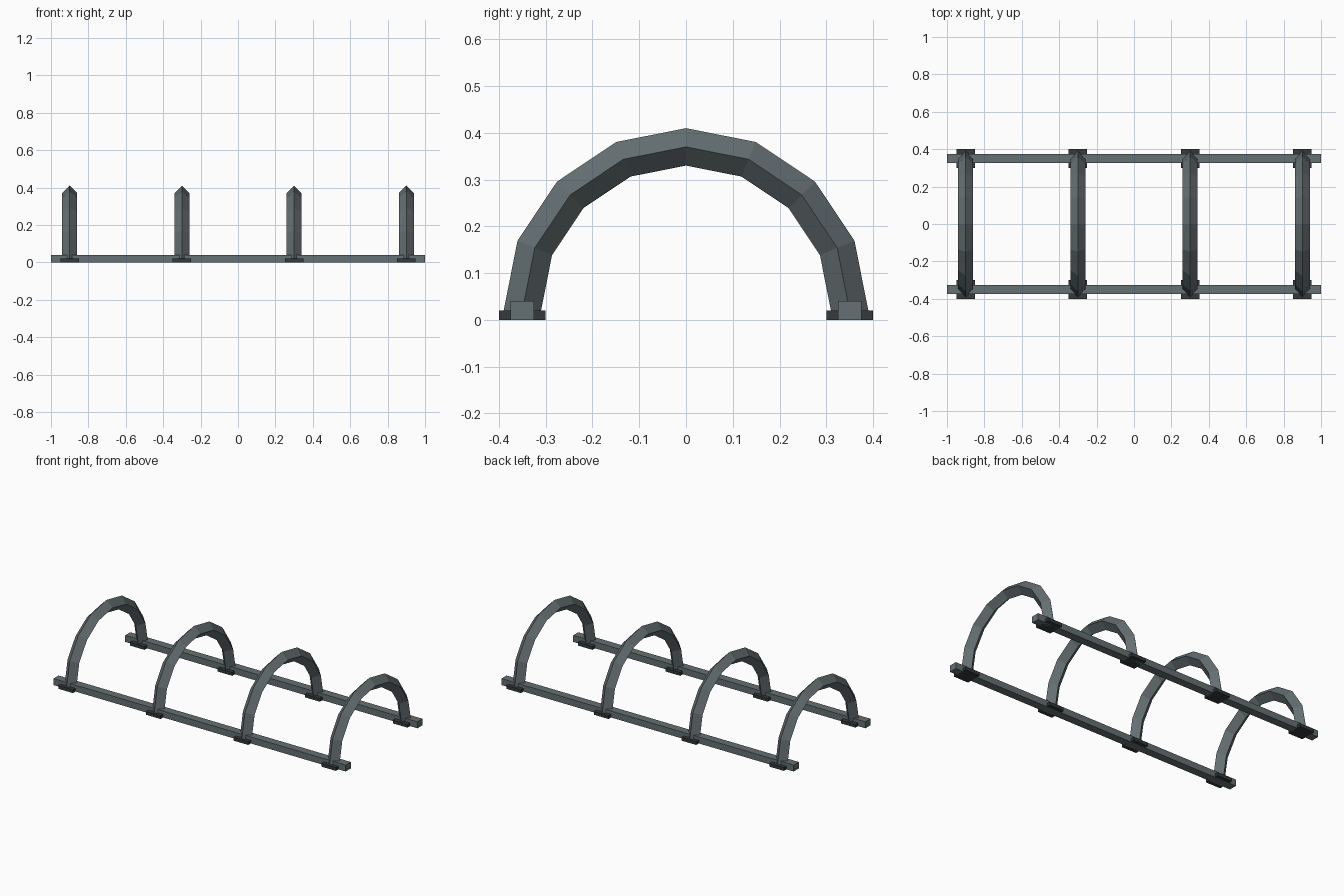
import bpy, bmesh
from math import pi
from mathutils import Vector

if "Cube" in bpy.data.objects:
    bpy.data.objects.remove(bpy.data.objects["Cube"])


def material(name, rgb):
    m = bpy.data.materials.new(name)
    m.diffuse_color = (*rgb, 1)
    m.use_nodes = True
    m.node_tree.nodes["Principled BSDF"].inputs["Base Color"].default_value = m.diffuse_color
    return m


steel = material("steel_grey", (0.13, 0.16, 0.17))
dark = material("dark_grey", (0.035, 0.041, 0.044))


def add_object(name, bm, mat, loc):
    mesh = bpy.data.meshes.new(name)
    bmesh.ops.recalc_face_normals(bm, faces=bm.faces)
    bm.to_mesh(mesh)
    bm.free()
    mesh.materials.append(mat)
    ob = bpy.data.objects.new(name, mesh)
    ob.location = loc
    bpy.context.collection.objects.link(ob)


def box(name, loc, size, mat):
    bm = bmesh.new()
    bmesh.ops.create_cube(bm, size=1)
    bmesh.ops.scale(bm, vec=size, verts=bm.verts)
    add_object(name, bm, mat, loc)


def hoop(name, loc, radius=0.35, r=0.04, steps=8):
    # diamond section swept through a half circle about the x axis
    bm = bmesh.new()
    section = [(r, radius, 0), (0, radius + r, 0), (-r, radius, 0), (0, radius - r, 0)]
    vs = [bm.verts.new(p) for p in section]
    es = [bm.edges.new((vs[i], vs[(i + 1) % 4])) for i in range(4)]
    bmesh.ops.spin(bm, geom=vs + es, cent=(0, 0, 0), axis=Vector((1, 0, 0)),
                   angle=pi, steps=steps, use_duplicate=False)
    bmesh.ops.holes_fill(bm, edges=[e for e in bm.edges if e.is_boundary], sides=4)
    add_object(name, bm, steel, loc)


# Long ground rails
for side, y in (("front", -0.35), ("back", 0.35)):
    box(f"{side}_rail", (0, y, 0.02), (2, 0.05, 0.04), steel)

# Arched hoops with a foot plate at each end
for i, x in enumerate((-0.9, -0.3, 0.3, 0.9), 1):
    hoop(f"hoop_{i}", (x, 0, 0.02))
    for side, y in (("front", -0.35), ("back", 0.35)):
        box(f"{side}_foot_plate_{i}", (x, y, 0.01), (0.1, 0.1, 0.02), dark)
